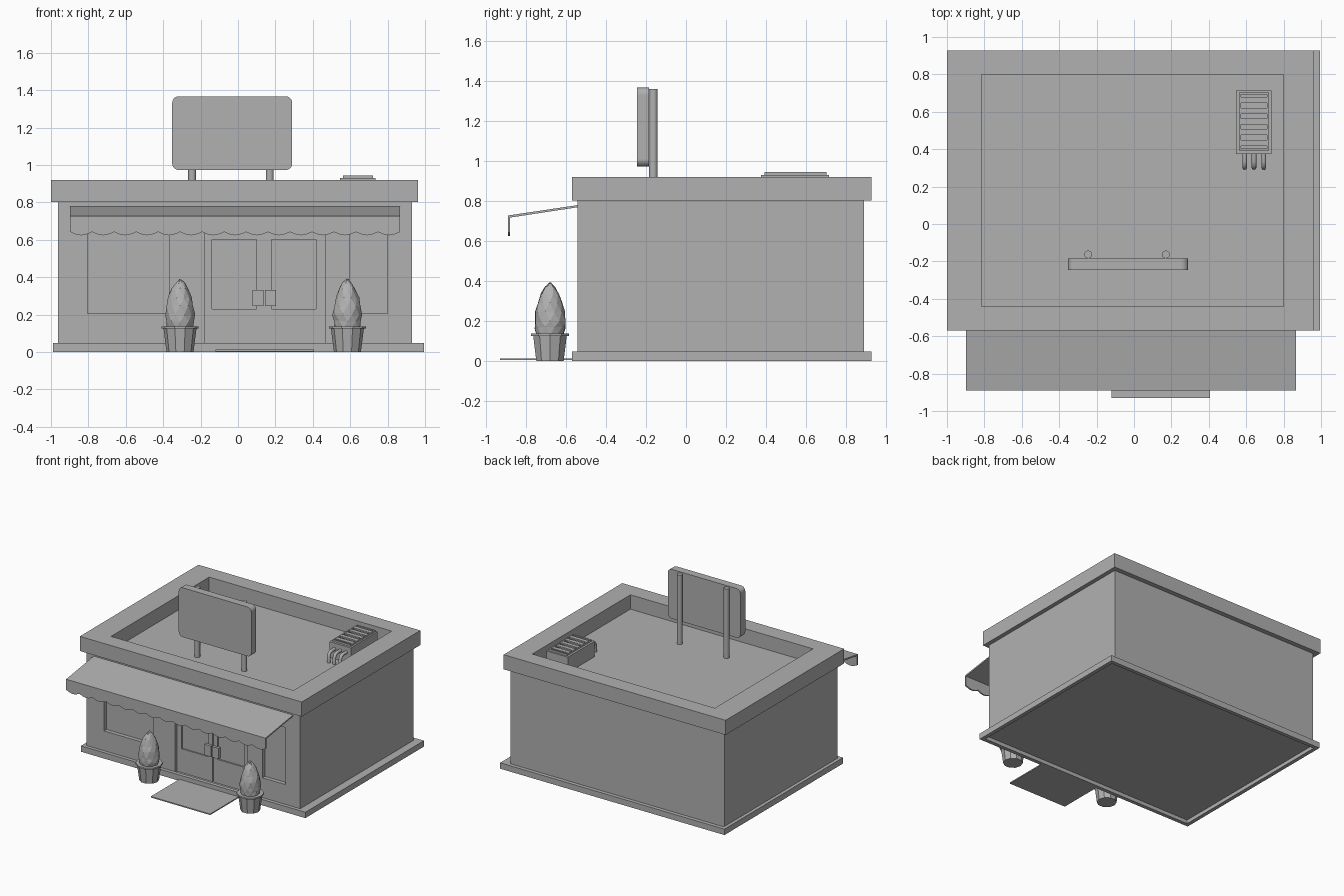
import bpy, bmesh, random
from math import cos, sin, pi, radians
from mathutils import Vector

if "Cube" in bpy.data.objects:
    bpy.data.objects.remove(bpy.data.objects["Cube"])

random.seed(4)

# One mid-grey material for everything
grey = bpy.data.materials.new("mid_grey")
grey.diffuse_color = (0.44, 0.44, 0.44, 1)
grey.use_nodes = True
grey.node_tree.nodes["Principled BSDF"].inputs["Base Color"].default_value = grey.diffuse_color


def finish(name, bm):
    bmesh.ops.recalc_face_normals(bm, faces=bm.faces)
    mesh = bpy.data.meshes.new(name)
    bm.to_mesh(mesh)
    bm.free()
    mesh.materials.append(grey)
    ob = bpy.data.objects.new(name, mesh)
    bpy.context.collection.objects.link(ob)
    return ob


def box(name, x0, x1, y0, y1, z0, z1):
    bm = bmesh.new()
    bmesh.ops.create_cube(bm, size=1)
    for v in bm.verts:
        v.co = Vector(((x0 + x1) / 2 + v.co.x * (x1 - x0),
                       (y0 + y1) / 2 + v.co.y * (y1 - y0),
                       (z0 + z1) / 2 + v.co.z * (z1 - z0)))
    return finish(name, bm)


def prism(name, pts, axis, lo, hi):
    """Extrude a 2D outline along x (outline in y,z) or y (outline in x,z)."""
    bm = bmesh.new()
    vs = [bm.verts.new((lo, a, b) if axis == 'x' else (a, lo, b)) for a, b in pts]
    face = bm.faces.new(vs)
    geo = bmesh.ops.extrude_face_region(bm, geom=[face])['geom']
    shift = Vector((hi - lo, 0, 0)) if axis == 'x' else Vector((0, hi - lo, 0))
    bmesh.ops.translate(bm, vec=shift, verts=[g for g in geo if isinstance(g, bmesh.types.BMVert)])
    return finish(name, bm)


def lathe(name, profile, sides, centre, jitter=0.0):
    """Closed faceted solid of revolution, optionally roughened with staggered rings."""
    bm = bmesh.new()
    rings = []
    for i, (r, z) in enumerate(profile):
        ring = []
        for k in range(sides):
            a = 2 * pi * (k + (i * 0.5 if jitter else 0)) / sides
            rr = r * (1 + random.uniform(-jitter, jitter))
            zz = z + random.uniform(-jitter, jitter) * 0.15
            ring.append(bm.verts.new((centre[0] + rr * cos(a), centre[1] + rr * sin(a), zz)))
        rings.append(ring)
    for low, up in zip(rings, rings[1:]):
        for k in range(sides):
            n = (k + 1) % sides
            if jitter:
                bm.faces.new((low[k], low[n], up[k]))
                bm.faces.new((low[n], up[n], up[k]))
            else:
                bm.faces.new((low[k], low[n], up[n], up[k]))
    bm.faces.new(rings[0][::-1])
    bm.faces.new(rings[-1])
    return finish(name, bm)


def cut(ob, *dims):
    """Carve a box-shaped recess."""
    tool = box("cutter", *dims)
    tool.hide_render = True
    mod = ob.modifiers.new("recess", 'BOOLEAN')
    mod.operation, mod.solver, mod.object = 'DIFFERENCE', 'EXACT', tool
    bpy.context.view_layer.objects.active = ob
    bpy.ops.object.modifier_apply(modifier=mod.name)
    bpy.data.objects.remove(tool)


# Building shell: plinth ring, walls (their top is the roof deck), parapet ring
plinth = box("plinth", -0.99, 0.995, -0.57, 0.928, 0, 0.047)
cut(plinth, -0.96, 0.965, -0.54, 0.898, -1, 1)
walls = box("walls", -0.963, 0.93, -0.542, 0.89, 0.03, 0.805)
box("plinth_fill", 0.925, 0.968, -0.542, 0.9, 0.03, 0.047)
roof = box("roof_parapet", -1.0, 0.963, -0.57, 0.928, 0.803, 0.92)
cut(roof, -0.815, 0.80, -0.44, 0.80, 0.7, 1.0)

# Windows and double door recessed in the front wall
cut(walls, -0.805, -0.37, -0.6, -0.51, 0.205, 0.66)
cut(walls, 0.595, 0.80, -0.6, -0.51, 0.205, 0.66)
cut(walls, -0.18, 0.465, -0.6, -0.515, 0.04, 0.65)
for x0, x1 in ((-0.14, 0.10), (0.18, 0.417)):
    cut(walls, x0, x1, -0.6, -0.503, 0.23, 0.602)
cut(walls, 0.137, 0.145, -0.6, -0.508, 0.04, 0.65)
for side, x0 in (("left", 0.078), ("right", 0.144)):
    box("door_handle_" + side, x0, x0 + 0.058, -0.535, -0.51, 0.245, 0.332)

# Awning: sloped sheet and scalloped valance
AX0, AX1 = -0.897, 0.866
prism("awning_sheet", [(-0.535, 0.780), (-0.89, 0.727), (-0.89, 0.715), (-0.535, 0.769)], 'x', AX0, AX1)
count, steps = 15, 6
pitch = (AX1 - AX0) / count
edge = [(AX0, 0.724), (AX0, 0.642)]
for i in range(count):
    for s in range(1, steps + 1):
        t = s / steps
        edge.append((AX0 + (i + t) * pitch, 0.642 - 0.018 * sin(pi * t)))
edge.append((AX1, 0.724))
prism("awning_valance", edge, 'y', -0.89, -0.879)

# Door mat
box("door_mat", -0.12, 0.405, -0.93, -0.565, 0.004, 0.013)

# Rounded sign board on two posts
x0, x1, z0, z1, r = -0.352, 0.29, 0.973, 1.367, 0.035
outline = []
for q, (cx, cz) in enumerate(((x1 - r, z1 - r), (x0 + r, z1 - r), (x0 + r, z0 + r), (x1 - r, z0 + r))):
    for s in range(6):
        a = pi / 2 * (q + s / 5)
        outline.append((cx + r * cos(a), cz + r * sin(a)))
prism("sign_board", outline, 'y', -0.246, -0.184)
for side, x in (("left", -0.245), ("right", 0.17)):
    post = lathe("sign_post_" + side, [(0.021, 0.80), (0.021, 1.36)], 16, (x, -0.163))
    bpy.context.view_layer.objects.active = post
    post.select_set(True)
    bpy.ops.object.shade_smooth_by_angle(angle=radians(40))
    post.select_set(False)

# Rooftop air conditioner: body, raised rim, slats, pipes
vent = box("vent_body", 0.545, 0.735, 0.375, 0.715, 0.80, 0.93)
cut(vent, 0.572, 0.712, 0.403, 0.693, 0.905, 1.0)
rim = box("vent_rim", 0.562, 0.722, 0.393, 0.703, 0.929, 0.945)
cut(rim, 0.572, 0.712, 0.403, 0.693, 0.9, 1.0)
for i in range(5):
    y = 0.418 + i * 0.057
    box("vent_slat_%d" % (i + 1), 0.568, 0.716, y, y + 0.032, 0.932, 0.944)
for i, x in enumerate((0.592, 0.642, 0.694)):
    curve = bpy.data.curves.new("vent_pipe", 'CURVE')
    curve.dimensions = '3D'
    curve.bevel_depth = 0.013
    curve.bevel_resolution = 2
    curve.materials.append(grey)
    path = [(0.39, 0.885), (0.335, 0.885), (0.312, 0.878), (0.302, 0.858), (0.302, 0.80)]
    spline = curve.splines.new('POLY')
    spline.points.add(len(path) - 1)
    for p, (y, z) in zip(spline.points, path):
        p.co = (x, y, z, 1)
    bpy.context.collection.objects.link(bpy.data.objects.new("vent_pipe_%d" % (i + 1), curve))

# Potted shrubs either side of the door
pot = [(0.072, 0), (0.088, 0.125), (0.099, 0.125), (0.099, 0.137), (0.085, 0.137)]
leaves = [(0.070, 0.13), (0.077, 0.165), (0.078, 0.20), (0.073, 0.245), (0.062, 0.29),
          (0.046, 0.335), (0.026, 0.368), (0.005, 0.388)]
for side, x in (("left", -0.31), ("right", 0.585)):
    lathe("pot_" + side, pot, 10, (x, -0.68))
    lathe("shrub_" + side, leaves, 10, (x, -0.68), 0.04)
